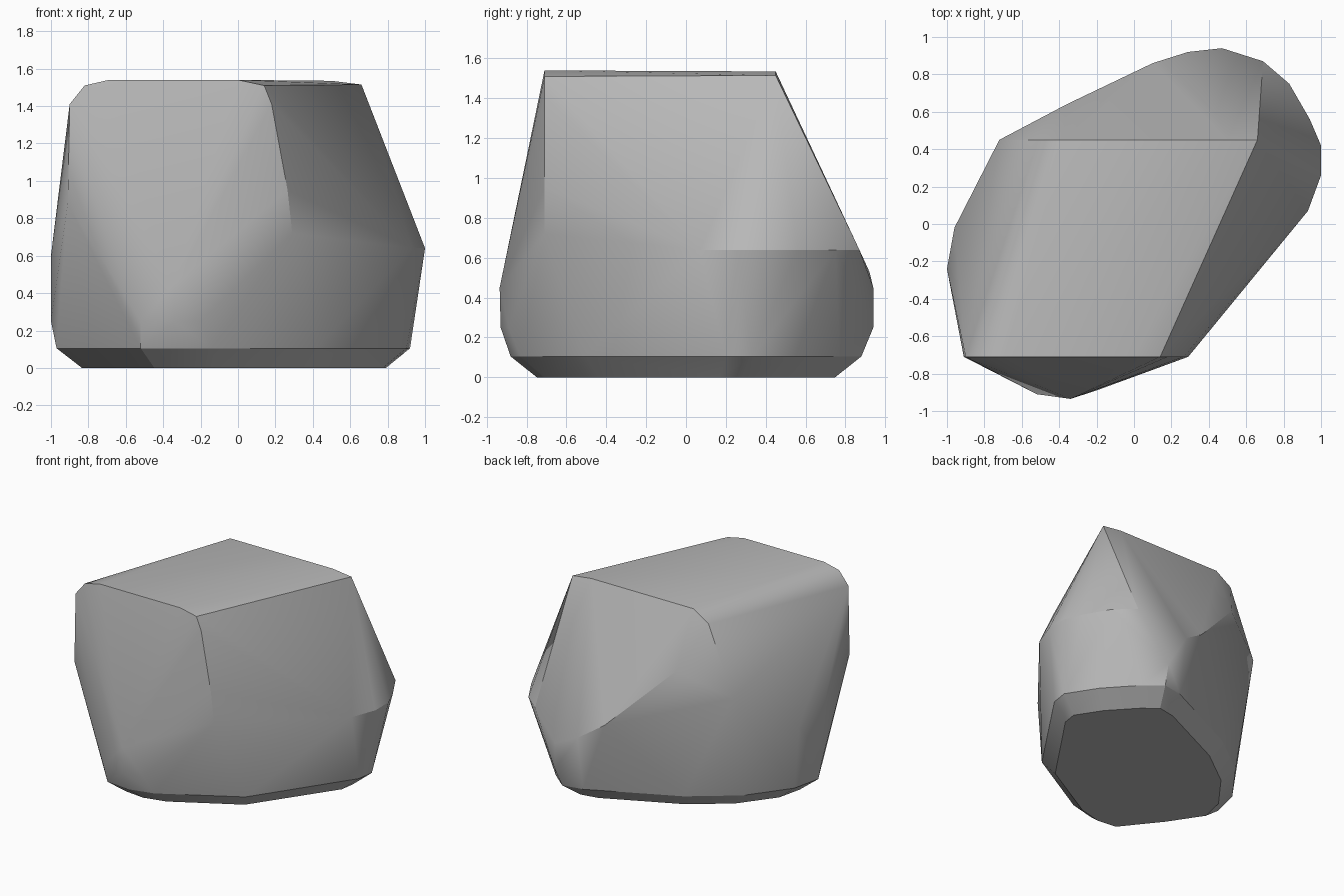
import bpy, bmesh, math

# Remove the default cube
cube = bpy.data.objects.get("Cube")
if cube:
    bpy.data.objects.remove(cube, do_unlink=True)

# Plain stone colour
stone = bpy.data.materials.new("stone_grey")
stone.use_nodes = True
colour = (0.48, 0.48, 0.48, 1)
stone.diffuse_color = colour
stone.node_tree.nodes["Principled BSDF"].inputs["Base Color"].default_value = colour

# Crown: front and back edges as (x, z), rounded at the ends
crown = {
    -0.71: [(-.91, .88), (-.9, 1.41), (-.82, 1.51), (-.69, 1.54), (0, 1.54),
            (.14, 1.51), (.18, 1.41), (.265, .95), (.29, .72)],
    0.45: [(-.72, .93), (-.51, 1.45), (-.38, 1.535), (.5, 1.535), (.66, 1.515)],
}
points = [(x, y, z) for y, row in crown.items() for x, z in row]

# Back slope: lower rim where it turns under, following the slope's tilt
slope_rim = [(-.36, .64), (-.04, .79), (.1, .86), (.29, .92)]
points += [(x, y, 1.51 - (y - .45) / .48) for x, y in slope_rim]

# Shoulders: level runs of (x, y) at one height
shoulders = {
    .64: [(.93, .07), (1, .26), (1, .42), (.94, .56), (.83, .75), (.69, .87)],
    .6: [(-1, -.24), (-.96, -.02)],
    .45: [(-.34, -.935), (.47, .94)],
    .25: [(-1, -.24), (-.52, -.91), (-.34, -.93), (-.2, -.89), (.47, .94)],
}
points += [(x, y, z) for z, run in shoulders.items() for x, y in run]

# Foot: one ring, repeated smaller on the ground
foot = [(-.34, -.88), (-.52, -.86), (-.78, -.53), (-.97, -.24), (-.92, -.02), (-.69, .29),
        (-.36, .54), (.29, .85), (.45, .88), (.58, .77), (.78, .55),
        (.92, .33), (.9, .2), (.42, -.51), (-.14, -.83)]
points += [(x, y, .105) for x, y in foot]
points += [(x * .86, y * .85, 0) for x, y in foot]

# Wrap the points in a convex boulder
bm = bmesh.new()
for p in points:
    bm.verts.new(p)
bmesh.ops.convex_hull(bm, input=bm.verts)
loose = [v for v in bm.verts if not v.link_faces]
bmesh.ops.delete(bm, geom=loose, context="VERTS")
bmesh.ops.dissolve_limit(bm, angle_limit=math.radians(1), verts=bm.verts, edges=bm.edges)
bmesh.ops.recalc_face_normals(bm, faces=bm.faces)
mesh = bpy.data.meshes.new("boulder")
bm.to_mesh(mesh)
bm.free()
mesh.materials.append(stone)
boulder = bpy.data.objects.new("boulder", mesh)
bpy.context.collection.objects.link(boulder)

# Soft facets with the sharper ridges kept
bpy.ops.object.select_all(action="DESELECT")
boulder.select_set(True)
bpy.context.view_layer.objects.active = boulder
bpy.ops.object.shade_smooth_by_angle(angle=math.radians(27))
